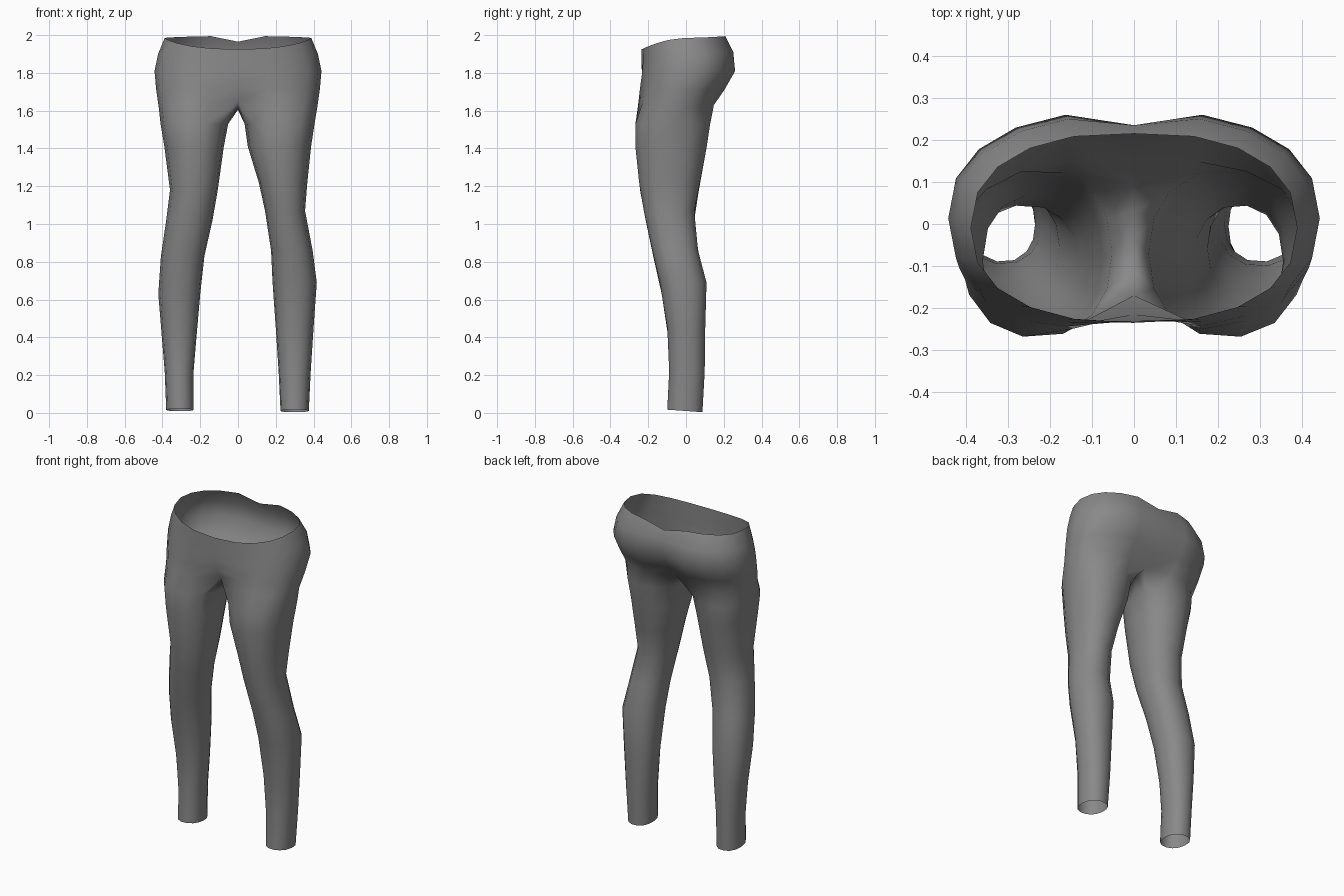
import bpy
import bmesh
from math import sin, cos, radians

if "Cube" in bpy.data.objects:
    bpy.data.objects.remove(bpy.data.objects["Cube"])

OUTER, INNER = 10, 4          # ring segments on the outside and along the inseam

# Leg rings, hem to thigh: height, inner x, outer x, front y, back y
LEFT = [(0.01, .225, .375, -.10, .088), (0.22, .215, .385, -.09, .10),
        (0.45, .20, .40, -.10, .103), (0.69, .183, .417, -.14, .11),
        (0.86, .175, .395, -.18, .065), (1.07, .143, .355, -.225, .045),
        (1.22, .11, .367, -.25, .075), (1.41, .052, .387, -.27, .112),
        (1.53, .035, .405, -.27, .13)]
RIGHT = [(0.015, .235, .38, -.10, .088), (0.22, .235, .388, -.09, .095),
         (0.40, .22, .403, -.095, .10), (0.63, .20, .422, -.13, .10),
         (0.83, .178, .408, -.175, .07), (1.02, .135, .38, -.215, .045),
         (1.18, .107, .36, -.245, .07), (1.41, .075, .39, -.27, .112),
         (1.53, .052, .41, -.27, .13)]

# Hip rings: front z, side z, back z, half width, front y, back y, seam front y, seam back y
HIPS = [(1.65, 1.62, 1.63, .42, -.265, .16, -.17, .09),
        (1.72, 1.71, 1.71, .433, -.255, .215, -.215, .165),
        (1.79, 1.81, 1.81, .442, -.245, .272, -.23, .235),
        (1.86, 1.90, 1.91, .423, -.238, .262, -.235, .235),
        (1.925, 1.985, 1.995, .388, -.235, .218, -.235, .215)]


def power(v, p):
    return abs(v) ** p * (1 if v >= 0 else -1)


def leg_ring(bm, side, row):
    z, inner, outer, front, back = row
    verts = []
    for i in range(OUTER + INNER):
        a = -135 + 27 * i if i <= OUTER else 135 + 22.5 * (i - OUTER)
        x = (inner + outer) / 2 + (outer - inner) / 2 * power(cos(radians(a)), .9)
        y = (front + back) / 2 + (back - front) / 2 * power(sin(radians(a)), .9)
        tilt = -.07 * y if z < .1 else 0
        verts.append(bm.verts.new((side * x, y, z + tilt)))
    return verts


def hip_arc(bm, side, row, seams):
    """Half ring from the front seam round the side to the back seam."""
    zf, zs, zb, width, front, back, seam_f, seam_b = row
    verts = [seams[0]]
    for i in range(1, OUTER):
        a = radians(-90 + 18 * i)
        s = sin(a)
        x = width * power(cos(a), .85)
        y = (front + back) / 2 + (back - front) / 2 * power(s, .85)
        z = zs + ((zb - zs) if s > 0 else (zf - zs)) * abs(s) ** 1.5
        near = max(0, 1 - x / .2) ** 2
        y += ((seam_b - back) if s > 0 else (seam_f - front)) * near
        verts.append(bm.verts.new((side * x, y, z)))
    return verts + [seams[1]]


def bridge(bm, low, high, side, closed):
    n = len(low)
    for i in range(n if closed else n - 1):
        j = (i + 1) % n
        quad = [low[i], low[j], high[j], high[i]]
        bm.faces.new(quad if side > 0 else quad[::-1])


bm = bmesh.new()

# Shared centre seams and the strip under the crotch
seams = []
for row in HIPS:
    dip = .03 if row is HIPS[-1] else 0
    seams.append((bm.verts.new((0, row[6], row[0])),
                  bm.verts.new((0, row[7], row[2] - dip))))
crotch = [bm.verts.new((0, y, z)) for y, z in ((.03, 1.615), (-.04, 1.605), (-.11, 1.612))]

# Both legs, each continued into its half of the hips
for side, rows in ((1, LEFT), (-1, RIGHT)):
    rings = [leg_ring(bm, side, row) for row in rows]
    arcs = [hip_arc(bm, side, row, s) for row, s in zip(HIPS, seams)]
    rings.append(arcs[0] + crotch)
    for low, high in zip(rings, rings[1:]):
        bridge(bm, low, high, side, True)
    for low, high in zip(arcs, arcs[1:]):
        bridge(bm, low, high, side, False)

mesh = bpy.data.meshes.new("leggings")
bm.to_mesh(mesh)
bm.free()
leggings = bpy.data.objects.new("leggings", mesh)
bpy.context.collection.objects.link(leggings)
for face in mesh.polygons:
    face.use_smooth = True

# Grey fabric
fabric = bpy.data.materials.new("grey_fabric")
fabric.use_nodes = True
grey = (.25, .25, .25, 1)
fabric.diffuse_color = grey
shader = fabric.node_tree.nodes["Principled BSDF"]
shader.inputs["Base Color"].default_value = grey
shader.inputs["Roughness"].default_value = .8
mesh.materials.append(fabric)
